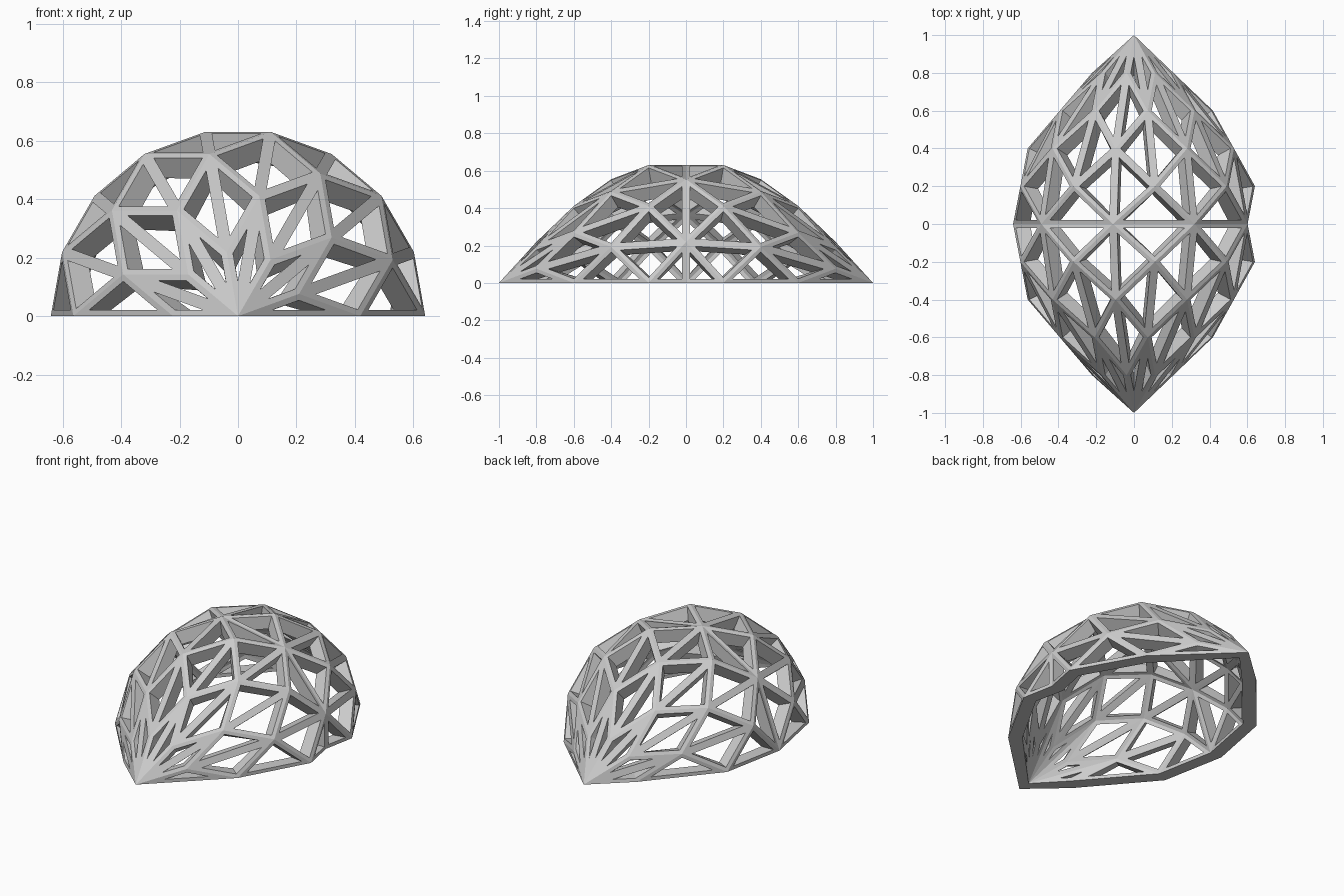
import bpy, bmesh, math
from mathutils import Vector

if "Cube" in bpy.data.objects:
    bpy.data.objects.remove(bpy.data.objects["Cube"])

R = 0.65        # radius factor of the ring law
WIDTH = 0.021   # half width of a strut, measured inside each triangle
DEPTH = 0.08    # strut depth towards the inside


def node(level, deg):
    """Node on a ring: nine-fold spiral dome, pole at y = -1."""
    r = R * math.sin(math.radians(20 * level))
    a = math.radians(deg)
    return Vector((r * math.cos(a), -1 + 0.2 * level, r * math.sin(a)))


# Triangulated half shell from the front pole to the middle arch
tris = []
for level in range(4):
    for j in range(5):
        a = 40 * j + (20 if level % 2 else 0)
        for s in (-20, 20):
            if 0 <= a + s <= 180:
                tris.append([node(level, a), node(level + 1, a + s), node(level + 2, a)])
for a in range(0, 161, 40):
    low = node(5, a - 20)
    low.z = max(low.z, 0)
    tris.append([node(4, a), low, node(5, a + 20)])

# Mirror to the back
tris += [[Vector((p.x, -p.y, p.z)) for p in t] for t in tris]

# Welded shell with outward faces, used for the inward directions
shell = bmesh.new()
for t in tris:
    n = (t[1] - t[0]).cross(t[2] - t[0])
    if n.dot(t[0] + t[1] + t[2]) < 0:
        t.reverse()
    shell.faces.new([shell.verts.new(p) for p in t])
bmesh.ops.remove_doubles(shell, verts=shell.verts, dist=1e-4)
shell.normal_update()


def inner_point(v):
    n = v.normal.copy()
    if v.co.z < 1e-4:
        n.z = 0
        n.normalize()
    return v.co - n * DEPTH


def inset(tri):
    """Move each edge of a triangle inwards by WIDTH."""
    la, lb, lc = [(tri[i - 2] - tri[i - 1]).length for i in range(3)]
    per = la + lb + lc
    centre = (tri[0] * la + tri[1] * lb + tri[2] * lc) / per
    radius = (tri[1] - tri[0]).cross(tri[2] - tri[0]).length / per
    return [p.lerp(centre, min(WIDTH / radius, 0.9)) for p in tri]


# Struts: outer frame, hole walls and inner frame of every triangle
bm = bmesh.new()


def quad(*pts):
    bm.faces.new([bm.verts.new(p) for p in pts])


for f in shell.faces:
    out = [v.co.copy() for v in f.verts]
    inn = [inner_point(v) for v in f.verts]
    out_hole, inn_hole = inset(out), inset(inn)
    for i in range(3):
        j = (i + 1) % 3
        quad(out[i], out[j], out_hole[j], out_hole[i])
        quad(out_hole[i], out_hole[j], inn_hole[j], inn_hole[i])
        quad(inn_hole[i], inn_hole[j], inn[j], inn[i])

# Flat underside along the ground edges
for e in shell.edges:
    if e.is_boundary:
        a, b = e.verts
        quad(b.co, a.co, inner_point(a), inner_point(b))

bmesh.ops.remove_doubles(bm, verts=bm.verts, dist=1e-5)
bmesh.ops.recalc_face_normals(bm, faces=bm.faces)
mesh = bpy.data.meshes.new("dome_frame")
bm.to_mesh(mesh)
bm.free()
shell.free()
bpy.context.collection.objects.link(bpy.data.objects.new("dome_frame", mesh))
